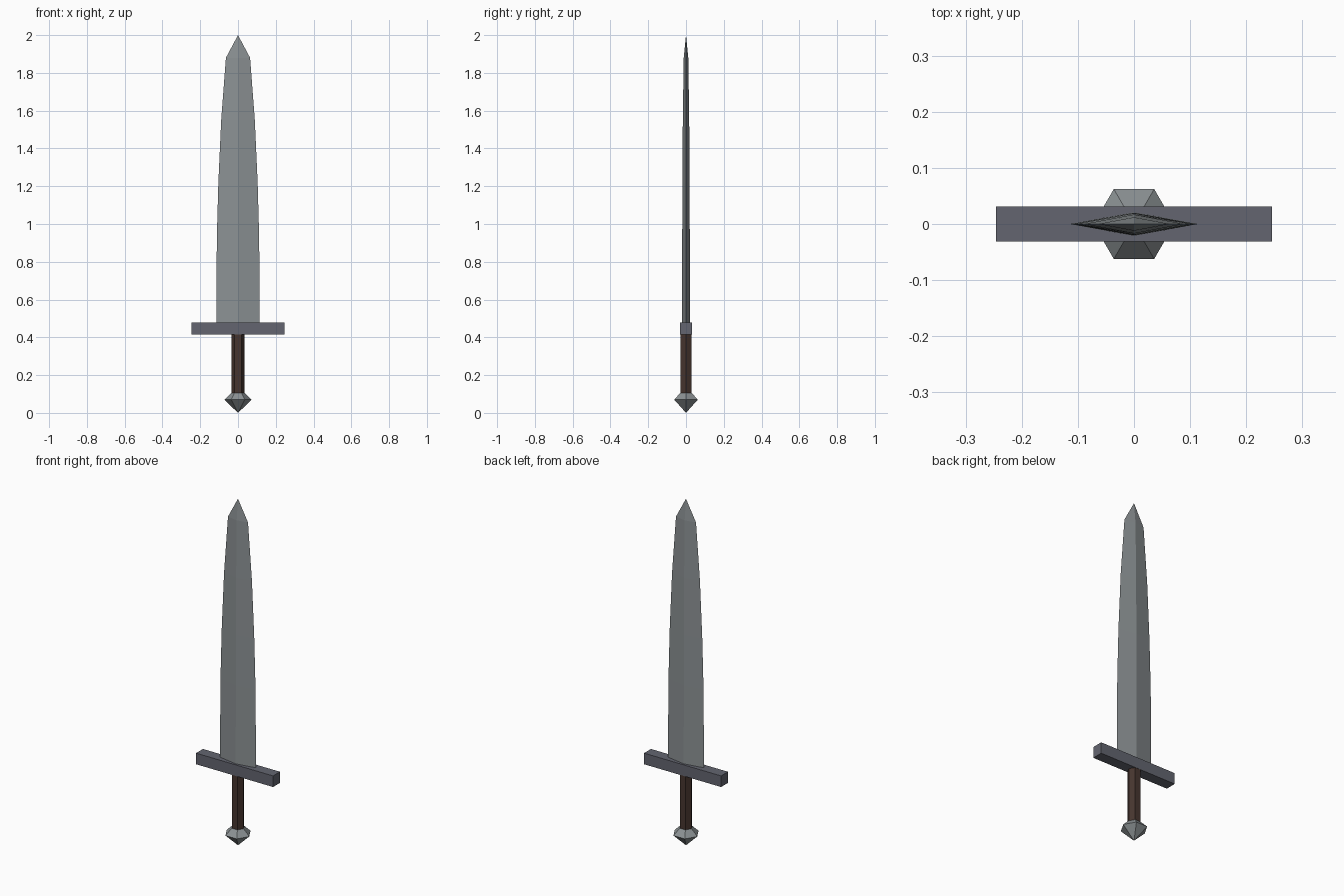
import bpy
import math

if "Cube" in bpy.data.objects:
    bpy.data.objects.remove(bpy.data.objects["Cube"])


def material(name, rgb):
    m = bpy.data.materials.new(name)
    m.diffuse_color = (*rgb, 1)
    m.use_nodes = True
    m.node_tree.nodes["Principled BSDF"].inputs["Base Color"].default_value = m.diffuse_color
    return m


STEEL = material("blade_steel", (0.26, 0.285, 0.295))
DARK = material("dark_iron", (0.125, 0.13, 0.16))
LEATHER = material("brown_leather", (0.062, 0.036, 0.028))


def loft(name, sides, rings, mat):
    """Stack of flat rings (z, half width, half depth); zero width makes a point."""
    verts, loops, faces = [], [], []
    for z, rx, ry in rings:
        n = 1 if rx == 0 else sides
        loops.append([len(verts) + i % n for i in range(sides)])
        for i in range(n):
            a = 2 * math.pi * i / sides
            verts.append((rx * math.cos(a), ry * math.sin(a), z))
    for lo, hi in zip(loops, loops[1:]):
        for i in range(sides):
            j = (i + 1) % sides
            face = list(dict.fromkeys((lo[i], lo[j], hi[j], hi[i])))
            faces.append(face)
    if rings[0][1]:
        faces.append(loops[0][::-1])
    if rings[-1][1]:
        faces.append(loops[-1])
    mesh = bpy.data.meshes.new(name)
    mesh.from_pydata(verts, [], faces)
    mesh.materials.append(mat)
    obj = bpy.data.objects.new(name, mesh)
    bpy.context.collection.objects.link(obj)
    return obj


# Diamond-section blade, tapering to a point
loft("blade", 4, [(0.47, 0.115, 0.021), (0.93, 0.112, 0.020),
                  (1.22, 0.104, 0.019), (1.55, 0.089, 0.017),
                  (1.88, 0.064, 0.012), (2.0, 0, 0)], STEEL)

# Hexagonal grip
loft("grip", 6, [(0.10, 0.035, 0.035), (0.42, 0.035, 0.035)], LEATHER)

# Faceted hexagonal pommel
loft("pommel", 6, [(0.0, 0, 0), (0.07, 0.072, 0.072), (0.105, 0.036, 0.036)], STEEL)

# Straight crossguard
bpy.ops.mesh.primitive_cube_add(size=1, location=(0, 0, 0.446))
guard = bpy.context.object
guard.name = "crossguard"
guard.scale = (0.492, 0.063, 0.064)
guard.data.materials.append(DARK)
